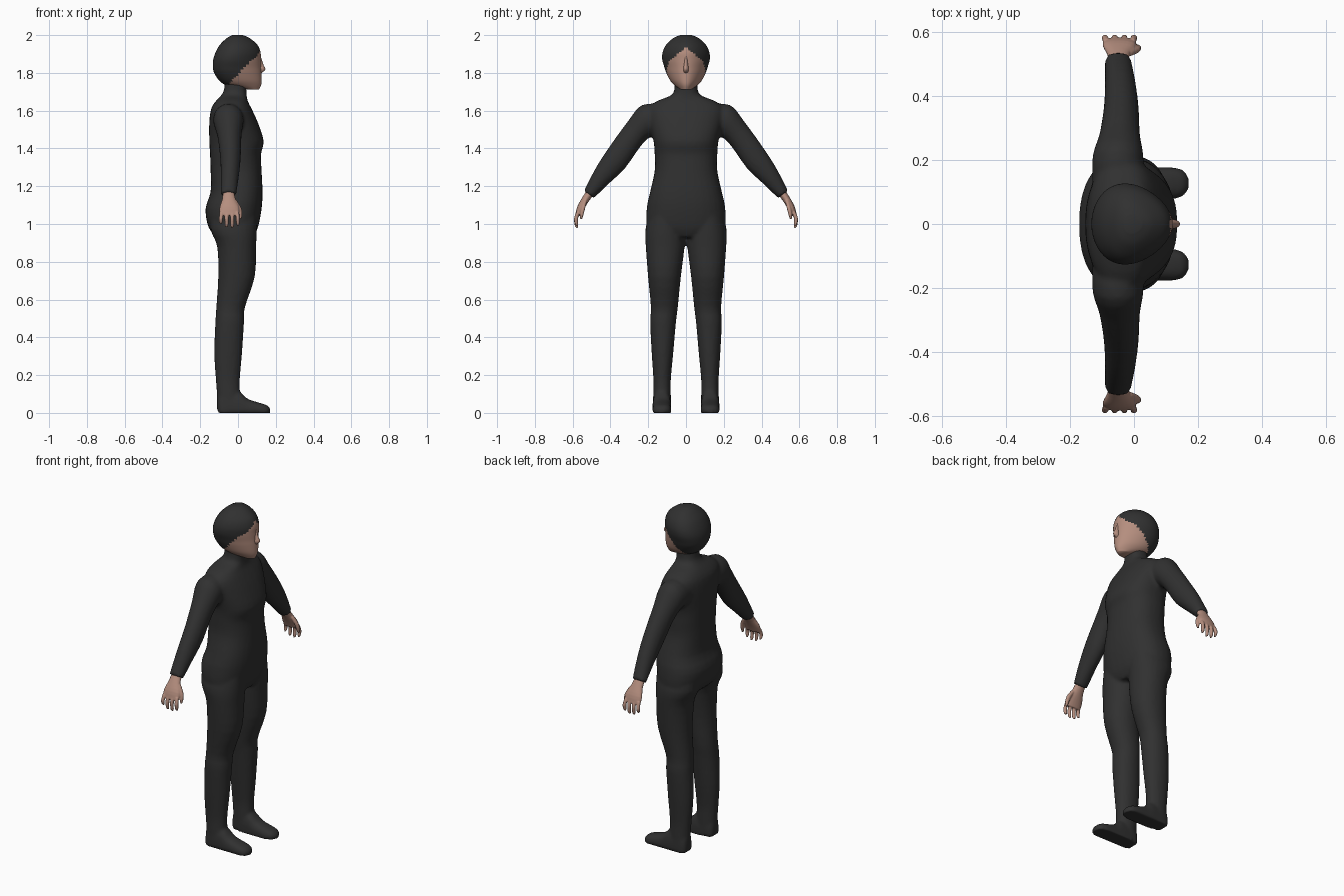
import bpy, bmesh, math
from mathutils import Vector

if "Cube" in bpy.data.objects:
    bpy.data.objects.remove(bpy.data.objects["Cube"])


def material(name, rgb):
    m = bpy.data.materials.new(name)
    m.diffuse_color = (*rgb, 1)
    m.use_nodes = True
    m.node_tree.nodes["Principled BSDF"].inputs["Base Color"].default_value = m.diffuse_color
    return m


DARK = material("charcoal suit and hair", (0.030, 0.030, 0.030))
SKIN = material("skin", (0.46, 0.27, 0.21))


def power(c, p):
    return math.copysign(abs(c) ** p, c)


def loft(bm, rings, n=20, sub=3, p=1.0, egg=0.0, mirror=1, floor=False):
    """Skin through rings of (centre, half-vector u, half-vector v), smoothed between rings."""
    flat = [[c for vec in r for c in vec] for r in rings]
    dense = []
    for i in range(len(flat) - 1):
        a, b, c, d = flat[max(i - 1, 0)], flat[i], flat[i + 1], flat[min(i + 2, len(flat) - 1)]
        for k in range(sub):
            t = k / sub
            dense.append([0.5 * (2 * q + (r - o) * t + (2 * o - 5 * q + 4 * r - s) * t * t
                                 + (3 * q - o - 3 * r + s) * t ** 3)
                          for o, q, r, s in zip(a, b, c, d)])
    dense.append(flat[-1])
    loops = []
    for r in dense:
        c, u, v = Vector(r[:3]), Vector(r[3:6]), Vector(r[6:])
        loop = []
        for k in range(n):
            a = 2 * math.pi * k / n
            co = (c + u * power(math.cos(a), p)
                  + v * power(math.sin(a), p) * (1 - egg * math.cos(a)))
            if floor:
                co.z = max(co.z, 0)
            loop.append(bm.verts.new((co.x, co.y * mirror, co.z)))
        loops.append(loop)
    faces = [bm.faces.new((A[k], A[(k + 1) % n], B[(k + 1) % n], B[k]))
             for A, B in zip(loops, loops[1:]) for k in range(n)]
    faces += [bm.faces.new(loops[0]), bm.faces.new(loops[-1])]
    bmesh.ops.recalc_face_normals(bm, faces=faces)


def level(z, xb, xf, y0, y1):
    """Horizontal ring from its back, front and side limits."""
    return ((xb + xf) / 2, (y0 + y1) / 2, z), ((xf - xb) / 2, 0, 0), (0, (y1 - y0) / 2, 0)


def limb(x, y, z, ux, vy, vz):
    """Ring across a hanging limb."""
    return (x, y, z), (ux, 0, 0), (0, vy, vz)


def finish(name, bm, mats, voxel=None, smooth=0):
    me = bpy.data.meshes.new(name)
    bm.to_mesh(me)
    bm.free()
    for m in mats:
        me.materials.append(m)
    ob = bpy.data.objects.new(name, me)
    bpy.context.collection.objects.link(ob)
    if voxel:  # merge overlapping volumes into one skin
        mod = ob.modifiers.new("merge", 'REMESH')
        mod.mode, mod.voxel_size, mod.use_smooth_shade = 'VOXEL', voxel, True
        sm = ob.modifiers.new("soften", 'SMOOTH')
        sm.factor, sm.iterations = 0.5, smooth
    for f in me.polygons:
        f.use_smooth = True
    return ob


# Suit: torso with neck
body = bmesh.new()
torso = [(.93, -.11, .08, .10), (.98, -.155, .105, .20), (1.08, -.172, .125, .208),
         (1.17, -.145, .13, .19), (1.28, -.145, .125, .166), (1.37, -.148, .122, .166),
         (1.44, -.152, .136, .172), (1.54, -.152, .104, .195), (1.61, -.142, .072, .20),
         (1.65, -.118, .052, .155), (1.68, -.09, .046, .08), (1.71, -.074, .046, .062),
         (1.77, -.07, .05, .06)]
loft(body, [level(z, b, f, -h, h) for z, b, f, h in torso], n=32, p=0.85)

# Suit: legs, feet and sleeves
leg = [(1.08, -.14, .10, .02, .19), (.97, -.145, .10, .002, .215), (.88, -.110, .096, .007, .213),
       (.72, -.105, .089, .027, .201), (.56, -.115, .037, .043, .186), (.48, -.120, .032, .053, .19),
       (.32, -.126, .022, .067, .182), (.18, -.118, .010, .080, .173), (.10, -.112, .010, .080, .174),
       (0, -.11, .01, .08, .177)]
foot = [(-.108, .10, .03), (-.08, .12, .046), (0, .118, .05), (.05, .075, .05),
        (.12, .052, .05), (.155, .04, .04), (.171, .022, .018)]
sleeve = [(-.05, .12, 1.55, .08, .01, .085), (-.05, .212, 1.545, .08, .023, .085),
          (-.045, .278, 1.472, .064, .03, .072), (-.04, .362, 1.355, .055, .04, .06),
          (-.043, .442, 1.257, .048, .034, .044), (-.05, .514, 1.156, .041, .027, .019)]
for s in (1, -1):
    loft(body, [level(*r) for r in leg], n=24, p=0.95, mirror=s)
    loft(body, [((x, .128, .008), (0, w, 0), (0, 0, h - .008)) for x, h, w in foot],
         n=24, p=0.75, mirror=s, floor=True)
    loft(body, [limb(*r) for r in sleeve], mirror=s)
finish("suit_body", body, [DARK], 0.010, 3)

# Hands: palm, four fingers and thumb
palm = [(-.05, .505, 1.17, .030, .018, .012), (-.048, .532, 1.13, .036, .017, .011),
        (-.046, .558, 1.085, .052, .017, .008), (-.046, .573, 1.045, .050, .013, .004)]
for s, side in ((1, "left"), (-1, "right")):
    hand = bmesh.new()
    loft(hand, [limb(*r) for r in palm], mirror=s)
    for i in range(4):
        x = -.086 + i * .027
        tip = (1.0, .983, .980, .99)[i]
        spread = (i - 1.5) * .003
        loft(hand, [limb(x, .57, 1.065, .011, .011, 0),
                    limb(x + spread, .582, 1.03, .0105, .011, 0),
                    limb(x + spread, .58, tip + .012, .0095, .009, 0),
                    limb(x + spread, .576, tip, .005, .005, 0)], n=10, mirror=s)
    loft(hand, [limb(-.02, .535, 1.125, .014, .012, 0), limb(.004, .545, 1.085, .014, .012, 0),
                limb(.012, .552, 1.05, .011, .010, 0), limb(.012, .555, 1.025, .005, .005, 0)],
         n=10, mirror=s)
    finish(side + "_hand", hand, [SKIN], 0.004, 2)

# Head: egg-shaped skull, with hair and face split by a hairline rule
head = bmesh.new()
skull = [(1.713, .05, .112, .028), (1.735, -.06, .122, .06), (1.76, -.100, .125, .082),
         (1.80, -.126, .124, .102), (1.83, -.133, .122, .112), (1.87, -.131, .121, .123),
         (1.91, -.118, .119, .121), (1.95, -.095, .102, .102), (1.985, -.058, .06, .064),
         (2.0, -.03, .025, .028)]
loft(head, [level(z, b, f, -h, h) for z, b, f, h in skull], n=48, sub=5, egg=0.22)
for f in head.faces:
    c = f.calc_center_median()
    line = .06 + (c.z - 1.86) * (.63 if c.z > 1.86 else .9)
    face = c.x > line and c.z < 1.937 - .85 * abs(c.y)
    f.material_index = 1 if face else 0
# Nose
old = set(head.faces)
loft(head, [limb(.112, 0, 1.798, .010, .010, 0), limb(.118, 0, 1.818, .027, .015, 0),
            limb(.115, 0, 1.845, .019, .011, 0), limb(.112, 0, 1.89, .008, .006, 0)], n=12)
for f in head.faces:
    if f not in old:
        f.material_index = 1
finish("head_and_hair", head, [DARK, SKIN])
